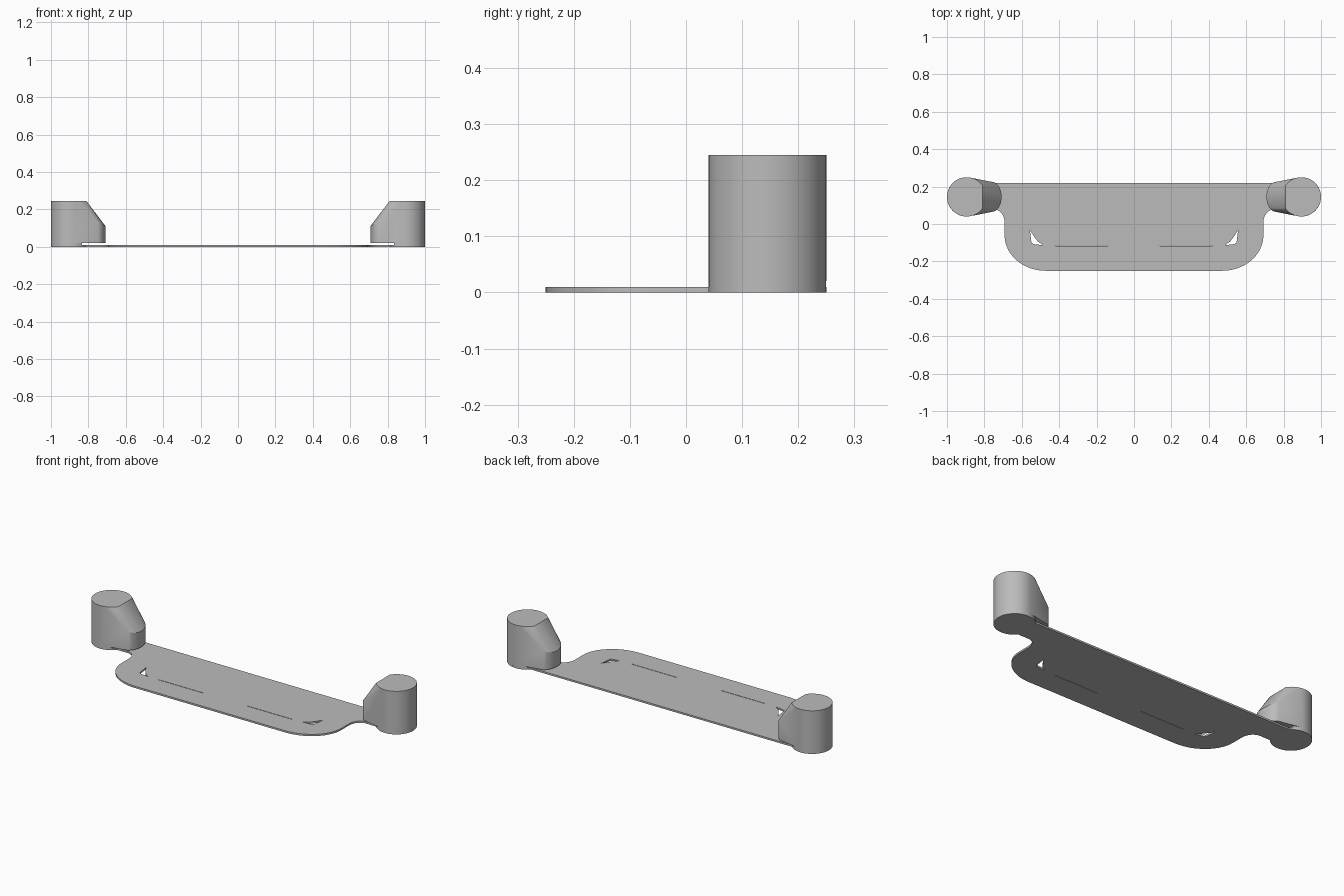
import bpy
import bmesh
from math import sin, cos, radians, sqrt
from mathutils import Vector

cube = bpy.data.objects.get("Cube")
if cube:
    bpy.data.objects.remove(cube, do_unlink=True)

grey = bpy.data.materials.new("plain_grey")
grey.use_nodes = True
COLOUR = (0.5, 0.5, 0.5, 1)
grey.diffuse_color = COLOUR
grey.node_tree.nodes["Principled BSDF"].inputs["Base Color"].default_value = COLOUR

PLATE = 0.01            # plate thickness
GAP = 0.02              # underside of the nose
TOP = 0.245             # post height
CX, CY, R = 0.895, 0.145, 0.105   # post centre and radius
BACK, FRONT, SIDE, NECK = 0.219, -0.25, 0.692, 0.078


def arc(cx, cy, rx, ry, start, end, steps):
    """Points on an elliptical arc, angles in degrees."""
    angles = [radians(start + (end - start) * i / steps) for i in range(steps + 1)]
    return [(cx + rx * cos(a), cy + ry * sin(a)) for a in angles]


def finish(bm, name):
    bmesh.ops.recalc_face_normals(bm, faces=bm.faces)
    mesh = bpy.data.meshes.new(name)
    bm.to_mesh(mesh)
    bm.free()
    mesh.materials.append(grey)
    ob = bpy.data.objects.new(name, mesh)
    bpy.context.collection.objects.link(ob)
    bpy.ops.object.select_all(action='DESELECT')
    ob.select_set(True)
    bpy.context.view_layer.objects.active = ob
    bpy.ops.object.shade_smooth_by_angle(angle=radians(25))
    return ob


def prism(name, loops, z0, z1):
    """Extrude an outline, with any further loops as holes."""
    bm = bmesh.new()
    for loop in loops:
        vs = [bm.verts.new((x, y, z0)) for x, y in loop]
        for a, b in zip(vs, vs[1:] + vs[:1]):
            bm.edges.new((a, b))
    bmesh.ops.triangle_fill(bm, use_beauty=True, edges=bm.edges[:], normal=(0, 0, 1))
    grown = bmesh.ops.extrude_face_region(bm, geom=bm.faces[:])["geom"]
    moved = [g for g in grown if isinstance(g, bmesh.types.BMVert)]
    bmesh.ops.translate(bm, verts=moved, vec=(0, 0, z1 - z0))
    return finish(bm, name)


def flip(points):
    return [(-x, y) for x, y in reversed(points)]


# Plate outline, one half: round foot, necked fillet, rounded front corner
half = arc(CX, CY, R, R, 135, -140, 44)
half += arc(0.75, 0.01, 0.75 - SIDE, NECK - 0.01, 90, 180, 8)
half += arc(SIDE - 0.22, FRONT + 0.19, 0.22, 0.19, 0, -90, 14)

# Curved corner holes and thin slits
corner_hole = [(0.557, -0.032), (0.548, -0.1), (0.535, -0.108), (0.487, -0.113),
               (0.515, -0.093), (0.535, -0.066)]
slit = [(0.14, -0.117), (0.42, -0.117), (0.42, -0.114), (0.14, -0.114)]
prism("plate", [half + flip(half), corner_hole, flip(corner_hole), slit, flip(slit)], 0, PLATE)

# Posts with a tapering nose that overhangs the plate
CUT = 0.81
chord = sqrt(R * R - (CX - CUT) ** 2)
rim = arc(CX, CY, R, R, 0, 352.5, 47)
nose = arc(0.76, CY, 0.052, 0.08, 90, 270, 14)

for side, name in ((1, "left"), (-1, "right")):
    points = [(x, y, GAP) for x, y in rim + nose]
    points += [(x, y, TOP) for x, y in rim if x > CUT]
    points += [(CUT, CY + s * chord, TOP) for s in (-1, 1)]
    points += [(x, y, 0.11 + 0.5 * (x - 0.708)) for x, y in nose]
    bm = bmesh.new()
    verts = [bm.verts.new(Vector((x * side, y, z))) for x, y, z in points]
    hull = bmesh.ops.convex_hull(bm, input=verts)
    loose = {v for v in hull["geom_interior"] + hull["geom_unused"]
             if isinstance(v, bmesh.types.BMVert) and v.is_valid}
    bmesh.ops.delete(bm, geom=list(loose), context='VERTS')
    bmesh.ops.dissolve_limit(bm, angle_limit=radians(0.5), verts=bm.verts[:], edges=bm.edges[:])
    finish(bm, name + "_post")

    # Short core joining the post to its foot
    core = arc(CX, CY, R, R, 125, -125, 34)
    prism(name + "_post_core", [core if side > 0 else flip(core)], PLATE, GAP)
